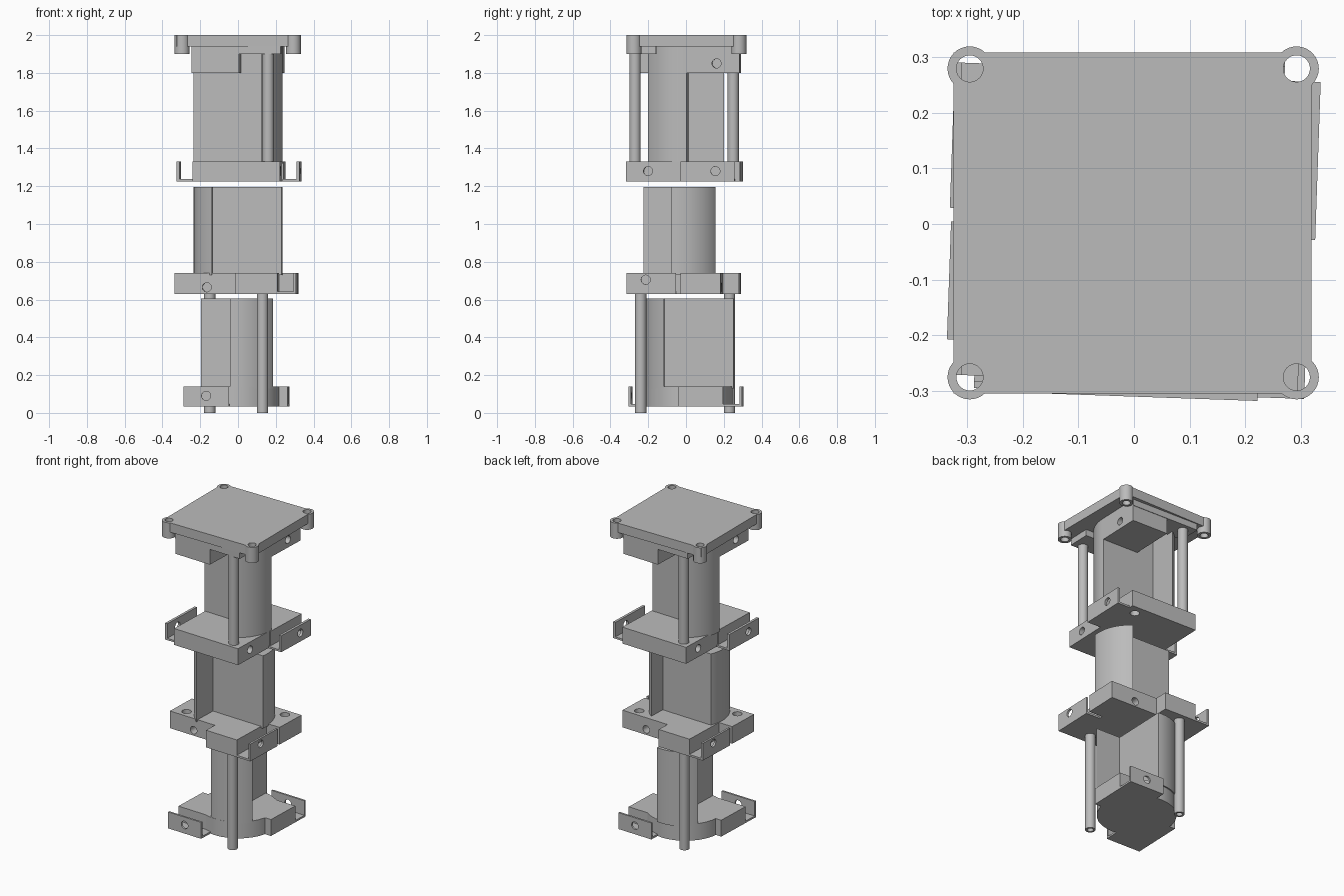
import bpy, bmesh
from math import sin, cos, asin, acos, pi, radians
from mathutils import Matrix, Vector

cube = bpy.data.objects.get("Cube")
if cube:
    bpy.data.objects.remove(cube, do_unlink=True)

TILT = radians(-2)
grey = bpy.data.materials.new("plain_grey")
grey.use_nodes = True
grey.diffuse_color = (0.5, 0.5, 0.5, 1)
grey.node_tree.nodes["Principled BSDF"].inputs["Base Color"].default_value = (0.5, 0.5, 0.5, 1)


def finish(name, bm, centre=(0, 0), spin=0.0):
    bmesh.ops.recalc_face_normals(bm, faces=bm.faces)
    mesh = bpy.data.meshes.new(name)
    bm.to_mesh(mesh)
    bm.free()
    mesh.materials.append(grey)
    ob = bpy.data.objects.new(name, mesh)
    bpy.context.collection.objects.link(ob)
    ob.location = (*centre, 0)
    ob.rotation_euler.z = spin
    return ob


def cylinder_mesh(at, radius, length, axis="Z"):
    bm = bmesh.new()
    turn = Vector((0, 0, 1)).rotation_difference(
        Vector([float(a == axis) for a in "XYZ"])).to_matrix().to_4x4()
    bmesh.ops.create_cone(bm, cap_ends=True, segments=32, radius1=radius, radius2=radius,
                          depth=length, matrix=Matrix.Translation(at) @ turn)
    return bm


def cut(ob, holes, centre=(0, 0), spin=0.0):
    # Each hole is (axis, position, radius, length)
    for axis, at, radius, length in holes:
        cutter = finish("cutter", cylinder_mesh(at, radius, length, axis), centre, spin)
        cutter.hide_render = True
        bpy.context.view_layer.update()
        mod = ob.modifiers.new("hole", "BOOLEAN")
        mod.operation, mod.solver, mod.object = "DIFFERENCE", "EXACT", cutter
        bpy.context.view_layer.objects.active = ob
        bpy.ops.object.modifier_apply(modifier=mod.name)
        bpy.data.objects.remove(cutter, do_unlink=True)


def box(name, xs, ys, zs, centre=(0, 0), spin=0.0, holes=()):
    bm = bmesh.new()
    size = [b - a for a, b in (xs, ys, zs)]
    mid = [(a + b) / 2 for a, b in (xs, ys, zs)]
    bmesh.ops.create_cube(bm, size=1, matrix=Matrix.Translation(mid) @ Matrix.Diagonal((*size, 1)))
    ob = finish(name, bm, centre, spin)
    cut(ob, holes, centre, spin)
    return ob


def pair(name, xs, ys, zs, centre, holes=()):
    # The same block at the front and, half a turn round, at the back
    for end, turn in (("front", 0), ("back", pi)):
        box(f"{end}_{name}", xs, ys, zs, centre, TILT + turn, holes)


def column(name, centre, zs, y0, y1, spin=0.0, flip=1, r=0.235, step=0.13):
    # Disc with two opposite rectangular notches, leaving a web and two lobes
    def arc(a, b):
        return [(r * cos(a + (b - a) * i / 24), r * sin(a + (b - a) * i / 24)) for i in range(25)]
    end = acos(step / r)
    pts = arc(asin(y0 / r), end) + [(step, y1)]
    pts += arc(pi - asin(y1 / r), pi + end) + [(-step, y0)]
    bm = bmesh.new()
    face = bm.faces.new([bm.verts.new((flip * x, y, zs[0])) for x, y in pts])
    up = bmesh.ops.extrude_face_region(bm, geom=[face])
    bmesh.ops.translate(bm, vec=(0, 0, zs[1] - zs[0]),
                        verts=[v for v in up["geom"] if isinstance(v, bmesh.types.BMVert)])
    return finish(name, bm, centre, TILT + spin)


def rod(name, x, y, z0, z1):
    ob = finish(name, cylinder_mesh((x, y, (z0 + z1) / 2), 0.03, z1 - z0))
    cut(ob, [("Z", (x, y, z0), 0.018, 0.2)])


# Bottom tier: disc, quarter slabs, bracket clips, column and legs
low = (-0.008, 0.0)
z = (0.035, 0.14)
finish("base_disc", cylinder_mesh((0, 0.015, sum(z) / 2), 0.232, z[1] - z[0]), low, TILT)
pair("base_slab", (-0.27, 0), (-0.205, 0.03), z, low)
pair("base_clip_floor", (-0.27, -0.03), (-0.305, -0.2), (0.035, 0.047), low)
pair("base_clip_wall", (-0.27, -0.03), (-0.305, -0.293), z, low,
     [("Y", (-0.15, -0.3, 0.09), 0.024, 0.05)])
column("lower_column", (-0.005, 0.02), (0.13, 0.605), -0.025, 0.03, spin=pi / 2)
rod("front_leg", 0.13, -0.24, 0, 0.65)
rod("back_leg", -0.15, 0.23, 0, 0.65)

# Middle tier: two deep and two wide quarter slabs, side clips and column
mid = (-0.008, -0.012)
z = (0.63, 0.74)
pair("middle_deep_slab", (0.005, 0.228), (-0.292, 0), z, mid)
pair("middle_wide_slab", (-0.322, 0.01), (-0.207, 0.005), z, mid,
     [("Y", (-0.15, -0.207, 0.665), 0.024, 0.1), ("Z", (-0.24, -0.155, 0.74), 0.028, 0.12)])
pair("middle_clip_floor", (0.22, 0.325), (-0.292, -0.03), (0.63, 0.642), mid)
pair("middle_clip_wall", (0.312, 0.325), (-0.292, -0.03), z, mid,
     [("X", (0.32, -0.19, 0.705), 0.024, 0.05)])
column("middle_column", (0, -0.035), (0.73, 1.195), -0.035, 0.085)

# Upper tier: slab halves with side clips, column and two posts
top = (0.005, -0.008)
z = (1.225, 1.33)
pair("upper_slab", (-0.235, 0.228), (-0.303, 0), z, top,
     [("X", (0.228, -0.185, 1.28), 0.024, 0.1), ("Z", (-0.17, -0.24, 1.225), 0.028, 0.12)])
pair("upper_clip_floor", (-0.322, -0.23), (-0.275, 0.01), (1.225, 1.237), top)
pair("upper_clip_wall", (-0.322, -0.306), (-0.275, 0.01), z, top,
     [("X", (-0.315, -0.175, 1.28), 0.024, 0.05)])
column("upper_column", (0, 0), (1.32, 1.95), -0.012, 0.012, flip=-1)
rod("front_post", 0.16, -0.27, 1.25, 1.92)
rod("back_post", -0.16, 0.25, 1.25, 1.92)

# Cap: hanging blocks and skirts below a square plate with corner bosses
pair("cap_block", (-0.235, 0.015), (-0.292, 0), (1.8, 1.96), (0, 0),
     [("X", (-0.235, -0.17, 1.85), 0.024, 0.1)])
pair("cap_skirt", (-0.235, 0.235), (-0.295, -0.15), (1.9, 1.96), (0, 0))
corners = [(x, y) for x in (-0.296, 0.293) for y in (-0.276, 0.28)]
bores = [("Z", (x, y, 1.95), 0.024, 0.3) for x, y in corners]
box("cap_plate", (-0.325, 0.32), (-0.305, 0.309), (1.94, 2.0), holes=bores)
for i, (x, y) in enumerate(corners):
    boss = finish(f"corner_boss_{i + 1}", cylinder_mesh((x, y, 1.95), 0.04, 0.1))
    cut(boss, [bores[i]])

# Round walls smooth, all edges crisp
bpy.ops.object.select_all(action="DESELECT")
for ob in bpy.context.scene.objects:
    if ob.type == "MESH":
        ob.select_set(True)
        bpy.context.view_layer.objects.active = ob
bpy.ops.object.shade_smooth_by_angle(angle=radians(30))
